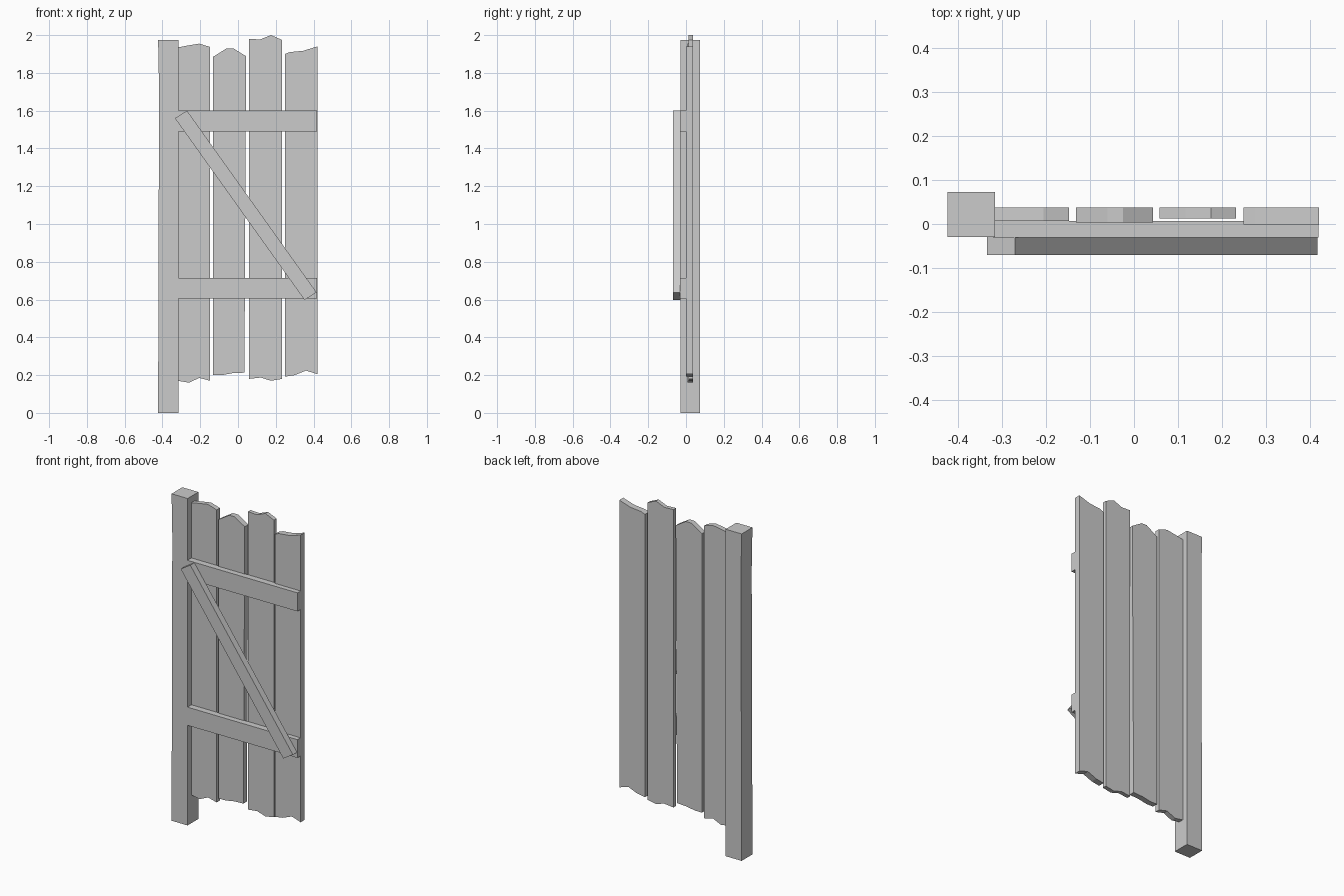
import bpy


def slab(name, outline, y0, y1):
    """Extrude an x-z outline (counter-clockwise from the front) from y0 to y1."""
    n = len(outline)
    verts = [(x, y0, z) for x, z in outline] + [(x, y1, z) for x, z in outline]
    faces = [tuple(range(n)), tuple(reversed(range(n, 2 * n)))]
    faces += [(i, i + n, (i + 1) % n + n, (i + 1) % n) for i in range(n)]
    mesh = bpy.data.meshes.new(name)
    mesh.from_pydata(verts, [], faces)
    mesh.update()
    obj = bpy.data.objects.new(name, mesh)
    bpy.context.collection.objects.link(obj)
    return obj


# Hinge post, slightly bowed along its outer edge
slab("post", [(-0.423, 0), (-0.316, 0), (-0.316, 1.975), (-0.423, 1.975),
              (-0.418, 1.72)], -0.03, 0.073)

# Uneven planks: bottom edge left to right, top edge left to right, front y
planks = [
    ([(-0.318, 0.17), (-0.26, 0.16), (-0.205, 0.185), (-0.147, 0.17)],
     [(-0.318, 1.935), (-0.265, 1.945), (-0.205, 1.955), (-0.147, 1.937)], 0.007),
    ([(-0.132, 0.2), (-0.085, 0.2), (-0.03, 0.21), (0.034, 0.213)],
     [(-0.132, 1.885), (-0.06, 1.93), (-0.025, 1.93), (0.043, 1.888)], 0.003),
    ([(0.058, 0.18), (0.12, 0.187), (0.175, 0.17), (0.232, 0.18)],
     [(0.058, 1.98), (0.117, 1.977), (0.175, 2.0), (0.232, 1.975)], 0.012),
    ([(0.248, 0.192), (0.3, 0.2), (0.36, 0.224), (0.42, 0.205)],
     [(0.248, 1.9), (0.275, 1.91), (0.345, 1.917), (0.42, 1.94)], -0.001),
]
for i, (bottom, top, front) in enumerate(planks, 1):
    slab(f"plank_{i}", bottom + top[::-1], front, 0.037)

# Horizontal rails
for name, z0, z1 in (("lower_rail", 0.605, 0.715), ("upper_rail", 1.49, 1.602)):
    slab(name, [(-0.32, z0), (0.419, z0), (0.419, z1), (-0.32, z1)], -0.031, 0.007)

# Diagonal brace across the rails
slab("brace", [(-0.334, 1.56), (0.352, 0.598), (0.416, 0.638), (-0.27, 1.6)],
     -0.07, -0.03)
